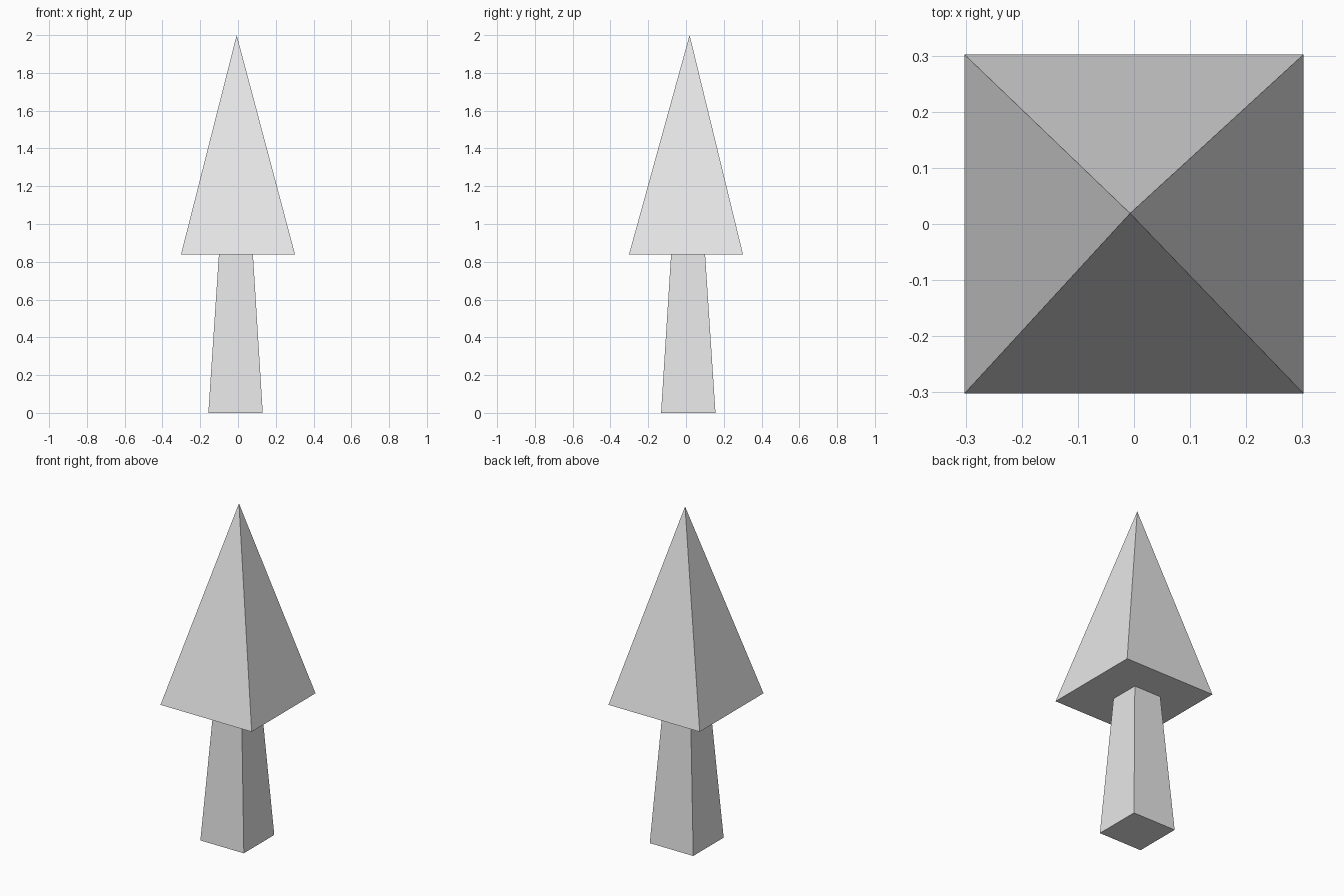
import bpy
import bmesh
from mathutils import Vector

cube = bpy.data.objects.get("Cube")
if cube:
    bpy.data.objects.remove(cube, do_unlink=True)

# Single plain grey
grey = bpy.data.materials.new("plain_grey")
grey.use_nodes = True
colour = (0.8, 0.8, 0.8, 1.0)
grey.diffuse_color = colour
grey.node_tree.nodes["Principled BSDF"].inputs["Base Color"].default_value = colour


def square_ring(bm, centre, half):
    """Add four corner vertices of a horizontal square."""
    corners = ((-1, -1), (1, -1), (1, 1), (-1, 1))
    return [bm.verts.new(Vector(centre) + Vector((x * half, y * half, 0)))
            for x, y in corners]


def tapered_part(name, base, base_half, top, top_half):
    """Build a flat-faced square taper, ending in a point if top_half is 0."""
    bm = bmesh.new()
    low = square_ring(bm, base, base_half)
    bm.faces.new(low[::-1])
    if top_half:
        high = square_ring(bm, top, top_half)
        bm.faces.new(high)
    else:
        high = [bm.verts.new(top)] * 4
    for i in range(4):
        j = (i + 1) % 4
        side = [low[i], low[j], high[j]]
        if top_half:
            side.append(high[i])
        bm.faces.new(side)
    bmesh.ops.recalc_face_normals(bm, faces=bm.faces)
    mesh = bpy.data.meshes.new(name)
    bm.to_mesh(mesh)
    bm.free()
    mesh.materials.append(grey)
    obj = bpy.data.objects.new(name, mesh)
    bpy.context.collection.objects.link(obj)
    return obj


# Trunk, set slightly off centre, narrowing up to the foliage
tapered_part("trunk", (-0.013, 0.012, 0), 0.144, (-0.011, 0.011, 0.838), 0.09)

# Foliage pyramid with its tip slightly off centre
tapered_part("foliage", (0, 0, 0.838), 0.302, (-0.007, 0.019, 2), 0)
